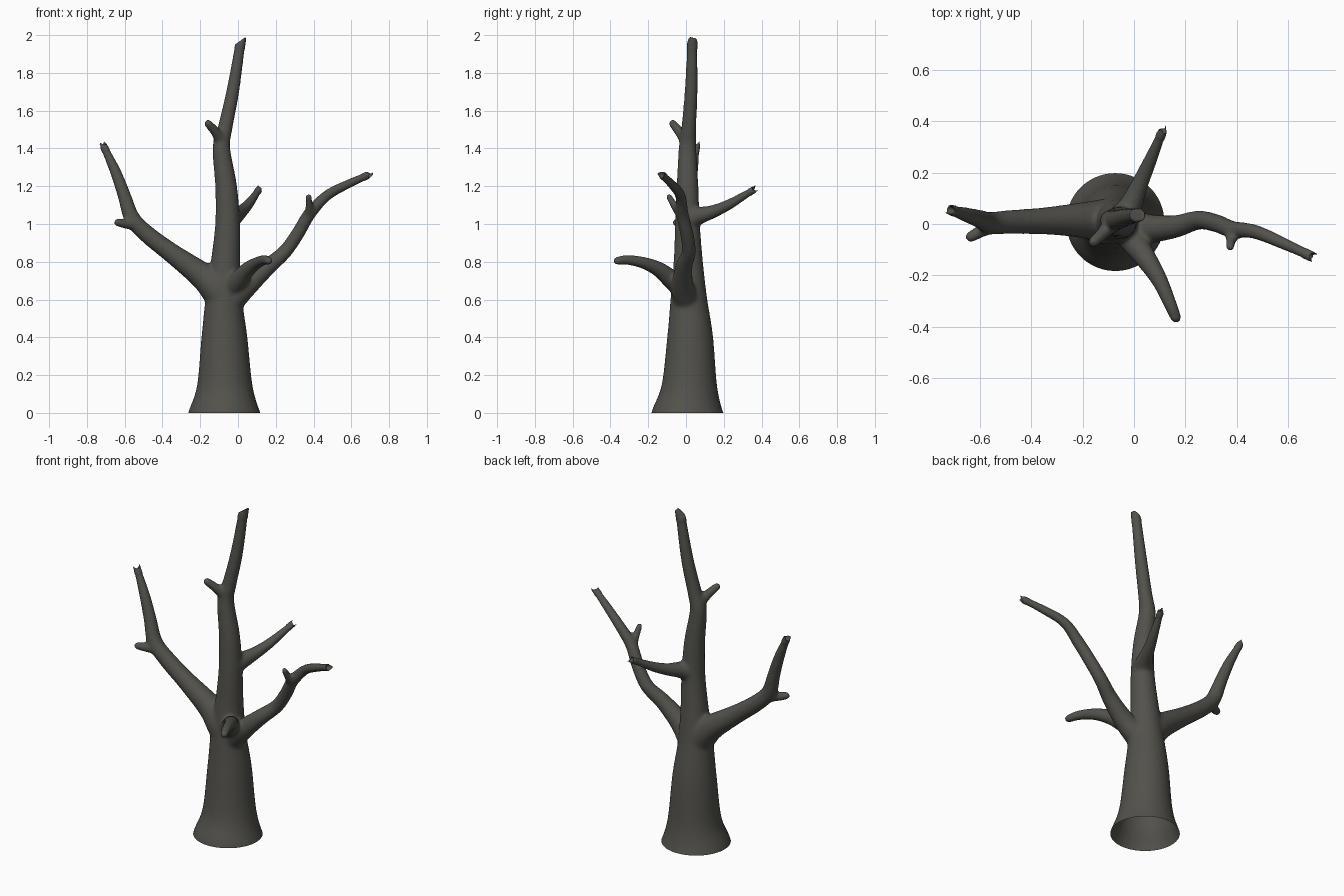
import bpy, bmesh, math
from mathutils import Vector

if "Cube" in bpy.data.objects:
    bpy.data.objects.remove(bpy.data.objects["Cube"])

SIDES = 28
bark = bpy.data.materials.new("dark bark")
bark.diffuse_color = (0.085, 0.083, 0.072, 1)
bark.use_nodes = True
bark.node_tree.nodes["Principled BSDF"].inputs["Base Color"].default_value = bark.diffuse_color


def spline(pts, steps=6):
    """Catmull-Rom through (x, y, z, radius) points."""
    p = [Vector(q) for q in pts]
    p = [2 * p[0] - p[1]] + p + [2 * p[-1] - p[-2]]
    out = []
    for i in range(1, len(p) - 2):
        a, b, c, d = p[i - 1:i + 3]
        for s in range(steps):
            t = s / steps
            out.append(0.5 * (2 * b + (c - a) * t + (2 * a - 5 * b + 4 * c - d) * t * t
                              + (3 * b - a - 3 * c + d) * t ** 3))
    return out + [p[-2]]


def limb(bm, pts, end="round"):
    """Closed tapering tube; end is round, broken or slanted."""
    path = spline(pts)
    pos = [q.to_3d() for q in path]
    rad = [q[3] for q in path]
    rings, u = [], Vector((1, 0.01, 0))

    def ring(c, r, u, v, t, lift=lambda a: 0):
        vs = []
        for k in range(SIDES):
            a = 2 * math.pi * k / SIDES
            vs.append(bm.verts.new(c + r * (math.cos(a) * u + math.sin(a) * v) + t * lift(a)))
        rings.append(vs)

    for i, c in enumerate(pos):
        t = (pos[min(i + 1, len(pos) - 1)] - pos[max(i - 1, 0)]).normalized()
        u = (u - t * u.dot(t)).normalized()
        v = t.cross(u)
        last = i == len(pos) - 1
        r = rad[i]
        if last and end == "broken":
            ring(c, r, u, v, t, lambda a: 0.032 * max(0, math.cos(a - 1)) ** 3
                 + 0.018 * max(0, math.cos(a + 2)) ** 2)
            ring(c - t * 0.02, r * 0.5, u, v, t)
        elif last and end == "slanted":
            ring(c, r, u, v, t, lambda a: 0.026 * math.cos(a))
        else:
            ring(c, r, u, v, t)
    if end == "round":
        for k in range(1, 5):
            a = k * math.pi / 10
            ring(pos[-1] + t * r * math.sin(a), r * math.cos(a), u, v, t)
    for a, b in zip(rings, rings[1:]):
        for k in range(SIDES):
            j = (k + 1) % SIDES
            bm.faces.new((a[k], a[j], b[j], b[k]))
    bm.faces.new(rings[0][::-1])
    bm.faces.new(rings[-1])


bm = bmesh.new()
# trunk, flared at the foot, ending in a slanted cut
limb(bm, [(-.072, .01, -.06, .21), (-.072, .01, 0, .192), (-.07, .018, .14, .148),
          (-.072, .022, .4, .122), (-.075, .015, .6, .098), (-.066, .012, .8, .078),
          (-.055, .008, 1, .066), (-.063, .008, 1.2, .058), (-.088, .008, 1.4, .047),
          (-.07, .014, 1.5, .04), (-.028, .027, 1.7, .035), (.015, .034, 1.972, .027)], "slanted")
# left branch and its stub
limb(bm, [(-.06, .01, .58, .09), (-.12, .01, .665, .088), (-.2, .015, .735, .07),
          (-.35, .012, .845, .053), (-.48, .008, .945, .047), (-.56, .005, 1.03, .043),
          (-.602, .02, 1.15, .036), (-.65, .035, 1.28, .03), (-.715, .055, 1.42, .02)], "broken")
limb(bm, [(-.54, .0, 1.0, .034), (-.59, -.025, 1.0, .027), (-.636, -.05, 1.008, .023)])
# right branch and its stub
limb(bm, [(-.03, 0, .6, .07), (.05, -.018, .675, .058), (.16, -.01, .775, .045),
          (.25, .015, .855, .038), (.32, .003, .955, .036), (.38, -.02, 1.055, .034),
          (.47, -.03, 1.15, .029), (.58, -.075, 1.21, .025), (.695, -.128, 1.262, .02)], "broken")
limb(bm, [(.37, -.02, 1.04, .028), (.378, -.055, 1.085, .022), (.374, -.09, 1.145, .018)])
# front branch
limb(bm, [(-.05, .0, .64, .06), (0, -.07, .7, .052), (.05, -.14, .757, .042),
          (.1, -.22, .793, .033), (.14, -.31, .81, .027), (.163, -.365, .805, .023)])
# back branch
limb(bm, [(-.05, .01, 1.02, .06), (-.012, .075, 1.045, .046), (.02, .15, 1.068, .035),
          (.06, .24, 1.11, .028), (.113, .365, 1.185, .018)], "broken")
# upper stub
limb(bm, [(-.08, .01, 1.43, .036), (-.12, -.035, 1.488, .027), (-.158, -.07, 1.532, .023)])

mesh = bpy.data.meshes.new("dead_tree")
bm.to_mesh(mesh)
bm.free()
tree = bpy.data.objects.new("dead_tree", mesh)
bpy.context.collection.objects.link(tree)
bpy.context.view_layer.objects.active = tree
tree.select_set(True)

# fuse the limbs into one skin
mod = tree.modifiers.new("fuse", "REMESH")
mod.mode = "VOXEL"
mod.voxel_size = 0.0065
bpy.ops.object.modifier_apply(modifier=mod.name)

# soften the joints, keep the broken tips crisp, cut the foot open at the ground
bm = bmesh.new()
bm.from_mesh(tree.data)
tips = [Vector(p) for p in ((-.715, .055, 1.43), (.705, -.13, 1.265), (.118, .375, 1.19), (.015, .034, 1.97))]
soft = [v for v in bm.verts if min((v.co - p).length for p in tips) > 0.05]
bmesh.ops.smooth_vert(bm, verts=bm.verts, factor=0.5, use_axis_x=True, use_axis_y=True, use_axis_z=True)
for _ in range(16):
    bmesh.ops.smooth_vert(bm, verts=soft, factor=0.5, use_axis_x=True, use_axis_y=True, use_axis_z=True)
bmesh.ops.bisect_plane(bm, geom=bm.verts[:] + bm.edges[:] + bm.faces[:],
                       plane_co=(0, 0, 0), plane_no=(0, 0, 1), clear_inner=True)
bm.to_mesh(tree.data)
bm.free()
tree.data.materials.clear()
tree.data.materials.append(bark)
bpy.ops.object.shade_smooth_by_angle(angle=math.radians(50))
